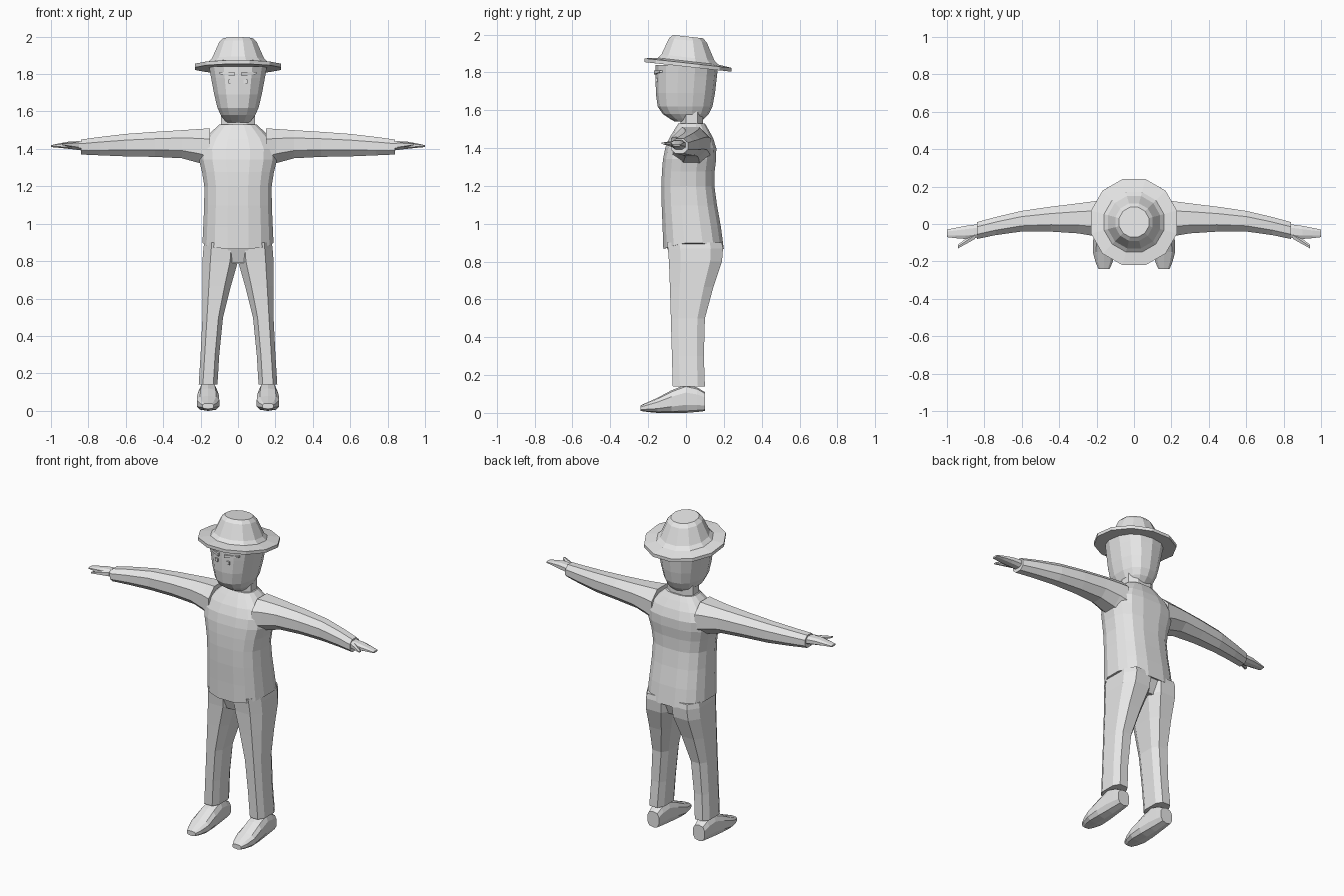
import bpy
import bmesh
import math

default_cube = bpy.data.objects.get("Cube")
if default_cube:
    bpy.data.objects.remove(default_cube, do_unlink=True)

# Single plain material
colour = (0.8, 0.8, 0.8, 1)
grey = bpy.data.materials.new("plain grey")
grey.use_nodes = True
grey.diffuse_color = colour
grey.node_tree.nodes["Principled BSDF"].inputs["Base Color"].default_value = colour


def outline(sides, power):
    """Rounded-square cross-section that exactly fills the unit box."""
    points = []
    for i in range(sides):
        angle = (i + 0.5) * math.tau / sides
        c, s = math.cos(angle), math.sin(angle)
        points.append((math.copysign(abs(c) ** (2 / power), c),
                       math.copysign(abs(s) ** (2 / power), s)))
    wide = max(u for u, v in points)
    tall = max(v for u, v in points)
    return [(u / wide, v / tall) for u, v in points]


def smooth_rings(keys, steps):
    """Fill in rings between the key rings along a smooth curve."""
    rings = []
    for i in range(len(keys) - 1):
        before, start, end = keys[max(i - 1, 0)], keys[i], keys[i + 1]
        after = keys[min(i + 2, len(keys) - 1)]
        for step in range(steps):
            t = step / steps
            rings.append([
                b + t * (c - a + t * (2 * a - 5 * b + 4 * c - d + t * (3 * (b - c) + d - a))) / 2
                if t else b
                for a, b, c, d in zip(before, start, end, after)])
    # The curve formula doubles the start term, so blend from the start ring
    return rings + [keys[-1]]


def loft(name, axis, keys, sides=8, power=2.5, steps=1, side=1, slope=0, hem_dip=0):
    """Skin rings of (position, low u, high u, low v, high v) along an axis.

    slope tilts the part from front to back; hem_dip lowers the front and
    back of the first ring; a negative side mirrors the part to the right.
    """
    bm = bmesh.new()
    section = outline(sides, power)
    loops = []
    for index, (pos, u_low, u_high, v_low, v_high) in enumerate(smooth_rings(keys, steps)):
        loop = []
        for u, v in section:
            a = (u_low + u_high + u * (u_high - u_low)) / 2
            b = (v_low + v_high + v * (v_high - v_low)) / 2
            x, y, z = {"x": (pos, a, b), "y": (a, pos, b), "z": (a, b, pos)}[axis]
            z += slope * y
            if index == 0:
                z -= hem_dip * v * v
            loop.append(bm.verts.new((x * side, y, z)))
        loops.append(loop)
    for low, high in zip(loops, loops[1:]):
        for i in range(sides):
            j = (i + 1) % sides
            bm.faces.new((low[i], low[j], high[j], high[i]))
    bm.faces.new(loops[0])
    bm.faces.new(loops[-1])
    bmesh.ops.recalc_face_normals(bm, faces=bm.faces)
    mesh = bpy.data.meshes.new(name)
    bm.to_mesh(mesh)
    bm.free()
    mesh.materials.append(grey)
    obj = bpy.data.objects.new(name, mesh)
    bpy.context.collection.objects.link(obj)


def upright(name, keys, **options):
    """Symmetric vertical part from (height, half width, front, back)."""
    loft(name, "z", [(z, -w, w, front, back) for z, w, front, back in keys], **options)


# Sweater body, with the hem lower at front and back
upright("torso", [
    (0.9, 0.19, -0.12, 0.2),
    (1.2, 0.18, -0.13, 0.15),
    (1.4, 0.21, -0.11, 0.16),
    (1.53, 0.1, -0.04, 0.1),
], sides=16, power=2.7, steps=3, hem_dip=0.035)

# Trouser seat between the legs
upright("hips", [(0.79, 0.1, -0.07, 0.15), (0.9, 0.18, -0.11, 0.19)], sides=12)

# Neck and head
upright("neck", [(z, 0.09, -0.03, 0.09) for z in (1.5, 1.6)])
upright("head", [
    (1.54, 0.06, -0.06, 0.08),
    (1.62, 0.11, -0.15, 0.14),
    (1.84, 0.155, -0.16, 0.17),
], sides=14, power=2.3, steps=3)

# Hat from (height, radius): brim edge, band ledge, crown; tipped to the back
hat_profile = [(1.83, 0.23), (1.85, 0.23), (1.86, 0.16), (1.88, 0.14), (1.97, 0.1), (1.99, 0.08)]
upright("hat", [(z, r, 0.01 - r, 0.01 + r) for z, r in hat_profile],
        sides=12, power=2, slope=-0.11)

for label, side in (("left", 1), ("right", -1)):
    # Sleeve, curving forward toward the wrist
    loft(label + "_arm", "x", [
        (0.15, -0.08, 0.13, 1.3, 1.51),
        (0.3, -0.05, 0.11, 1.35, 1.5),
        (0.6, -0.04, 0.07, 1.36, 1.48),
        (0.84, -0.08, 0.01, 1.37, 1.45),
    ], side=side, power=2.2, steps=2)

    # Mitten hand and thumb
    loft(label + "_hand", "x", [
        (0.82, -0.07, 0, 1.39, 1.44),
        (0.9, -0.08, -0.01, 1.4, 1.44),
        (1, -0.07, -0.03, 1.41, 1.42),
    ], side=side, steps=2)
    loft(label + "_thumb", "x", [
        (0.85, -0.08, -0.04, 1.4, 1.44),
        (0.94, -0.13, -0.11, 1.42, 1.43),
    ], side=side, sides=6)

    # Trouser leg
    loft(label + "_leg", "z", [
        (0.14, 0.11, 0.21, -0.07, 0.1),
        (0.5, 0.08, 0.19, -0.08, 0.1),
        (0.8, 0, 0.19, -0.09, 0.19),
        (0.9, 0, 0.18, -0.1, 0.19),
    ], side=side, power=3, steps=2)

    # Shoe, from toe to heel
    loft(label + "_shoe", "y", [
        (-0.24, 0.13, 0.19, 0.01, 0.04),
        (-0.15, 0.1, 0.22, 0, 0.08),
        (0, 0.11, 0.21, 0, 0.15),
        (0.1, 0.12, 0.2, 0.01, 0.11),
    ], side=side, sides=10, power=2.8, steps=2)

    # Brow and eye
    loft(label + "_brow", "x", [
        (0.02, -0.17, -0.14, 1.79, 1.81),
        (0.1, -0.14, -0.11, 1.8, 1.81),
    ], side=side, sides=4)
    loft(label + "_eye", "x", [(x, -0.16, -0.14, 1.75, 1.77) for x in (0.03, 0.05)],
         side=side, sides=4)
